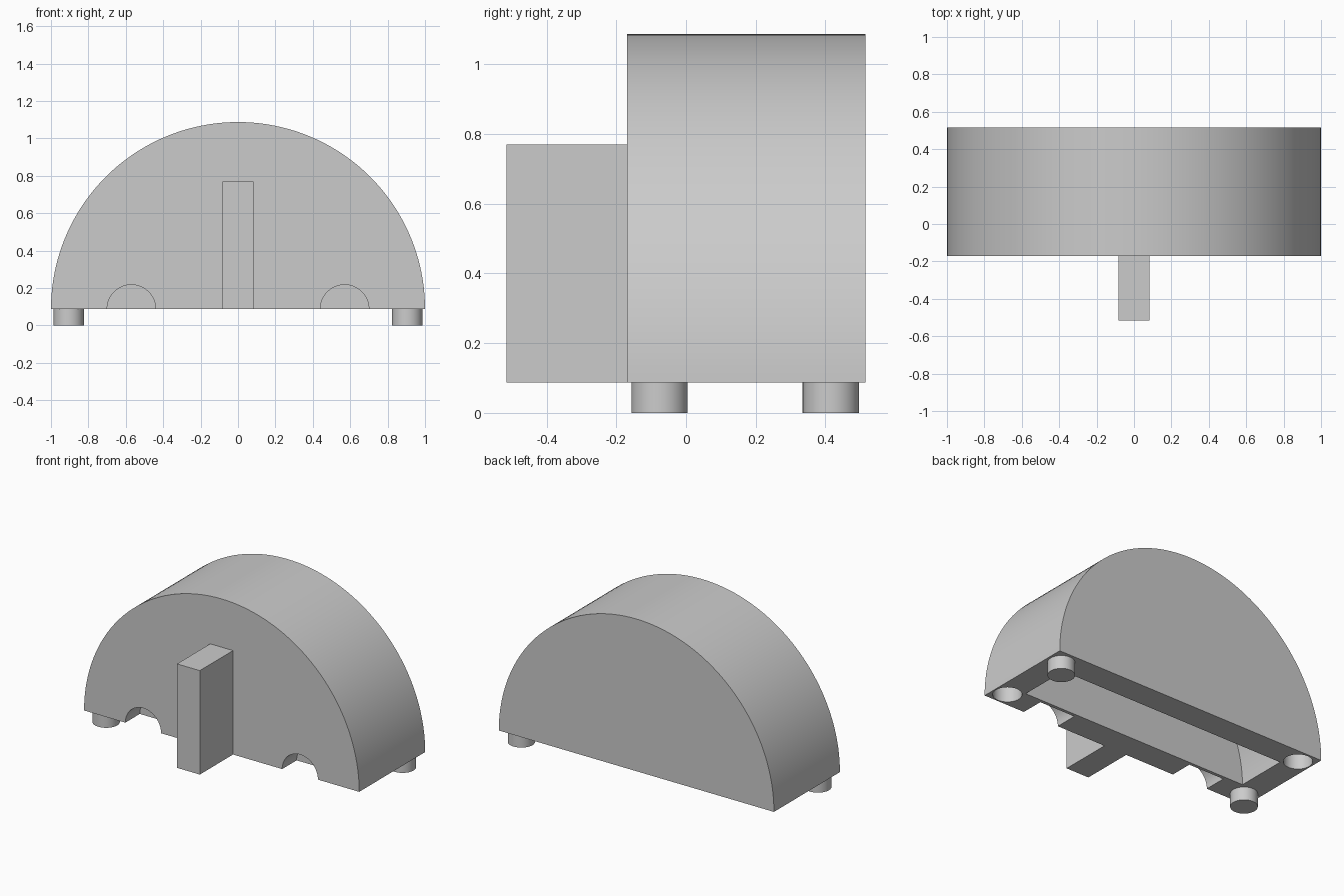
import bpy
import bmesh
from math import pi, cos, sin, radians
from mathutils import Matrix

default = bpy.data.objects.get("Cube")
if default:
    bpy.data.objects.remove(default, do_unlink=True)

BASE = 0.087                    # underside of the shell
FRONT, BACK = -0.17, 0.515      # shell depth
WALL = 0.171
PIN_X, PIN_FRONT, PIN_BACK = 0.905, -0.076, 0.416

grey = bpy.data.materials.new("plain grey")
grey.use_nodes = True
colour = (0.6, 0.6, 0.6, 1)
grey.diffuse_color = colour
grey.node_tree.nodes["Principled BSDF"].inputs["Base Color"].default_value = colour


def make_object(name, bm):
    bmesh.ops.recalc_face_normals(bm, faces=bm.faces)
    mesh = bpy.data.meshes.new(name)
    bm.to_mesh(mesh)
    bm.free()
    mesh.materials.append(grey)
    obj = bpy.data.objects.new(name, mesh)
    bpy.context.collection.objects.link(obj)
    return obj


def cylinder(name, radius, depth, centre, along_y=False, segments=64):
    bm = bmesh.new()
    turn = Matrix.Rotation(pi / 2 if along_y else 0, 4, "X")
    bmesh.ops.create_cone(bm, cap_ends=True, segments=segments, radius1=radius,
                          radius2=radius, depth=depth,
                          matrix=Matrix.Translation(centre) @ turn)
    return make_object(name, bm)


def box(name, low, high):
    bm = bmesh.new()
    size = [b - a for a, b in zip(low, high)]
    centre = [(a + b) / 2 for a, b in zip(low, high)]
    bmesh.ops.create_cube(bm, size=1, matrix=Matrix.Translation(centre) @ Matrix.Diagonal((*size, 1)))
    return make_object(name, bm)


def select_only(obj):
    bpy.ops.object.select_all(action="DESELECT")
    obj.select_set(True)
    bpy.context.view_layer.objects.active = obj


def cut(target, cutter):
    cutter.hide_render = True
    select_only(target)
    mod = target.modifiers.new("cut", "BOOLEAN")
    mod.operation = "DIFFERENCE"
    mod.solver = "EXACT"
    mod.object = cutter
    bpy.ops.object.modifier_apply(modifier=mod.name)
    bpy.data.objects.remove(cutter, do_unlink=True)


def smooth(obj):
    select_only(obj)
    bpy.ops.object.shade_smooth_by_angle(angle=radians(30))


# Half-round shell
bm = bmesh.new()
steps = 80
arc = [bm.verts.new((cos(pi * i / steps), FRONT, BASE + sin(pi * i / steps)))
       for i in range(steps + 1)]
face = bm.faces.new(arc)
extruded = bmesh.ops.extrude_face_region(bm, geom=[face])["geom"]
moved = [v for v in extruded if isinstance(v, bmesh.types.BMVert)]
bmesh.ops.translate(bm, verts=moved, vec=(0, BACK - FRONT, 0))
shell = make_object("half_round_shell", bm)

# Open hollow underneath, leaving an even wall
middle = (FRONT + BACK) / 2
cut(shell, cylinder("hollow_cutter", 1 - WALL, BACK - FRONT - 2 * WALL,
                    (0, middle, BASE), True, 160))

# Arched notches through the front wall, and sockets diagonal to the pegs
for side in (-1, 1):
    cut(shell, cylinder("arch_cutter", 0.13, 0.3, (side * 0.57, FRONT, BASE), True))
    socket_y = PIN_FRONT if side > 0 else PIN_BACK
    cut(shell, cylinder("socket_cutter", 0.086, 0.2, (side * PIN_X, socket_y, BASE)))
smooth(shell)

# Upright fin on the front
box("front_fin", (-0.083, -0.515, BASE), (0.083, FRONT, 0.77))

# Pegs on opposite corners
for name, x, y in (("front_peg", -PIN_X, PIN_FRONT), ("back_peg", PIN_X, PIN_BACK)):
    smooth(cylinder(name, 0.081, BASE, (x, y, BASE / 2)))
